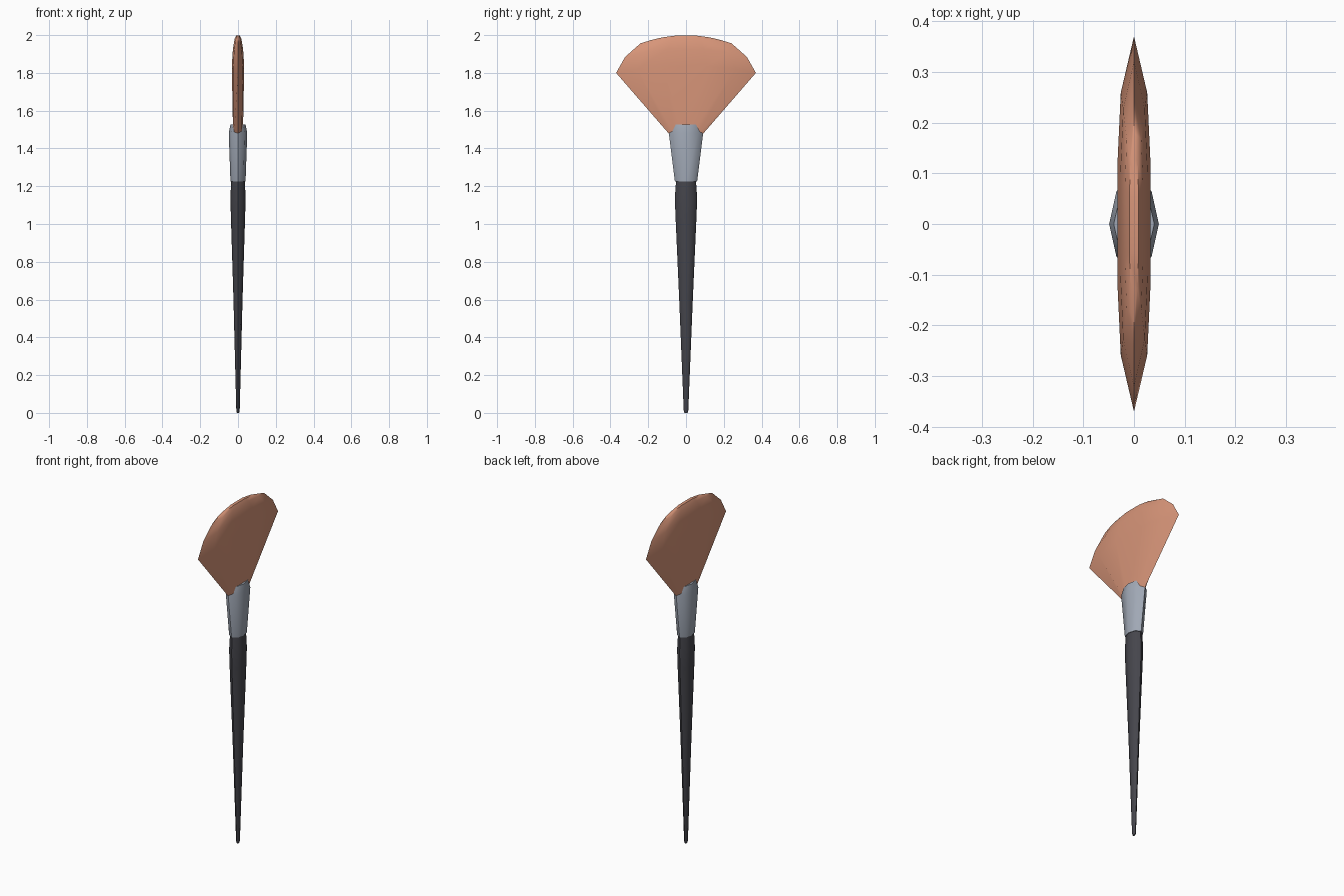
import bpy, bmesh, math

if "Cube" in bpy.data.objects:
    bpy.data.objects.remove(bpy.data.objects["Cube"])


def material(name, rgb):
    m = bpy.data.materials.new(name)
    m.diffuse_color = (*rgb, 1)
    m.use_nodes = True
    m.node_tree.nodes["Principled BSDF"].inputs["Base Color"].default_value = m.diffuse_color
    return m


OCTAGON = [(math.cos(i * math.pi / 4), math.sin(i * math.pi / 4)) for i in range(8)]
# flat lens section for the bristles, as (x, y) factors
SIDE = [(0.79, -0.7), (1, -0.3), (1, 0.3), (0.79, 0.7)]
LENS = [(0, -1)] + SIDE + [(0, 1)] + [(-x, y) for x, y in reversed(SIDE)]


def loft(name, section, rings, mat, angle):
    """Skin rings of (x radius, y radius, z at sides, z at middle)."""
    bm = bmesh.new()
    loops = [[bm.verts.new((rx * fx, ry * fy, z0 + (z1 - z0) * (1 - fy * fy)))
              for fx, fy in section] for rx, ry, z0, z1 in rings]
    n = len(section)
    for a, b in zip(loops, loops[1:]):
        for i in range(n):
            j = (i + 1) % n
            bm.faces.new((a[i], a[j], b[j], b[i]))
    bm.faces.new(loops[0][::-1])
    # top cap: strips across the thickness, mirrored in x
    top = loops[-1]
    if section is LENS:
        bm.faces.new((top[0], top[1], top[9]))
        for i in range(1, 4):
            bm.faces.new((top[i], top[i + 1], top[9 - i], top[10 - i]))
        bm.faces.new((top[4], top[5], top[6]))
    else:
        bm.faces.new(top)
    bmesh.ops.recalc_face_normals(bm, faces=bm.faces)
    me = bpy.data.meshes.new(name)
    bm.to_mesh(me)
    bm.free()
    me.materials.append(mat)
    ob = bpy.data.objects.new(name, me)
    bpy.context.collection.objects.link(ob)
    bpy.ops.object.select_all(action='DESELECT')
    ob.select_set(True)
    bpy.context.view_layer.objects.active = ob
    bpy.ops.object.shade_smooth_by_angle(angle=math.radians(angle))
    return ob


black = material("charcoal", (0.06, 0.06, 0.072))
metal = material("grey metal", (0.35, 0.39, 0.46))
hair = material("copper bristle", (0.68, 0.30, 0.19))

# tapered handle
loft("handle", OCTAGON, [(rx, ry, z, z) for rx, ry, z in [
    (0.006, 0.009, 0), (0.009, 0.012, 0.012), (0.024, 0.036, 0.6),
    (0.038, 0.056, 1.05), (0.040, 0.059, 1.14), (0.036, 0.052, 1.24)]], black, 50)

# flared ferrule with a chamfered top
loft("ferrule", OCTAGON, [(rx, ry, z, z) for rx, ry, z in [
    (0.040, 0.059, 1.225), (0.049, 0.091, 1.482), (0.040, 0.073, 1.527)]], metal, 50)

# fan of bristles
loft("bristles", LENS, [
    (0.026, 0.088, 1.475, 1.475), (0.033, 0.37, 1.80, 1.84),
    (0.027, 0.322, 1.885, 1.93), (0.018, 0.24, 1.957, 1.982),
    (0.009, 0.18, 1.975, 2.0)], hair, 50)
